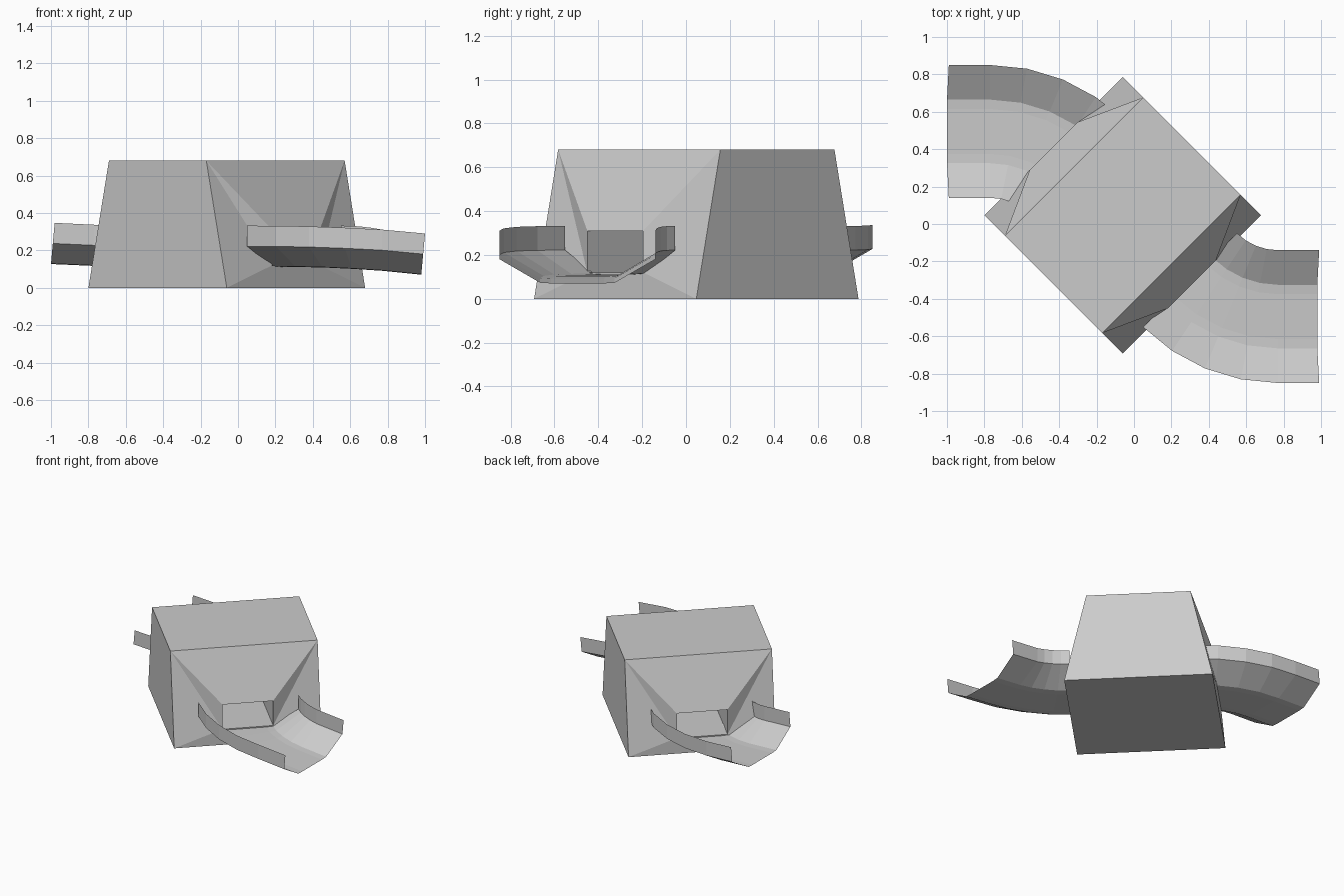
import bpy
import bmesh
from math import sin, cos, radians, sqrt

if "Cube" in bpy.data.objects:
    bpy.data.objects.remove(bpy.data.objects["Cube"])


def finish(bm, name):
    bmesh.ops.recalc_face_normals(bm, faces=bm.faces)
    mesh = bpy.data.meshes.new(name)
    bm.to_mesh(mesh)
    bm.free()
    obj = bpy.data.objects.new(name, mesh)
    bpy.context.collection.objects.link(obj)
    return obj


# Tunnel block: u runs along the tunnel (toward +x, -y), v across it
CX, CY, HALF, TOP_U, H = -0.06, 0.047, 0.523, 0.368, 0.68
DOOR, DOOR_LOW, DOOR_HIGH = 0.18, 0.12, 0.31


def local(u, v, z):
    return (CX + (u + v) / sqrt(2), CY + (v - u) / sqrt(2), z)


bm = bmesh.new()
ends = []
for side in (1, -1):
    profile = [(HALF, -HALF, 0), (HALF, HALF, 0), (TOP_U, HALF, H), (TOP_U, -HALF, H)]
    door = [(HALF, -DOOR, DOOR_LOW), (HALF, DOOR, DOOR_LOW),
            (HALF, DOOR, DOOR_HIGH), (HALF, -DOOR, DOOR_HIGH)]
    o = [bm.verts.new(local(side * u, v, z)) for u, v, z in profile]
    d = [bm.verts.new(local(side * u, v, z)) for u, v, z in door]
    ends.append((o, d))
    # faces around the doorway, split from the top corners to the sill
    bm.faces.new((o[0], o[1], d[1], d[0]))
    bm.faces.new((o[2], o[3], d[3], d[2]))
    for base, top in ((0, 3), (1, 2)):
        bm.faces.new((o[base], d[base], o[top]))
        bm.faces.new((d[base], d[top], o[top]))

# Outer shell and tunnel lining join the two ends
(o1, d1), (o2, d2) = ends
for a, b in ((o1, o2), (d1, d2)):
    for i in range(4):
        j = (i + 1) % 4
        bm.faces.new((a[i], a[j], b[j], b[i]))
finish(bm, "tunnel_block")


# Curved trough: cross-section as (offset, height)
HALF_SECTION = [(0.355, 0.22), (0.355, 0.11), (0.17, 0.003), (0.12, 0.0)]
SECTION = HALF_SECTION + [(-w, h) for w, h in reversed(HALF_SECTION)]
RADIUS, ARC_X, ARC_Y = 0.665, 0.77, 0.17


def trough(name, side, heights):
    bm = bmesh.new()
    rings = []
    for k, z in enumerate(heights):
        a = radians(45 * max(0, 4 - k) / 4)
        last = k == len(heights) - 1
        ring = []
        for w, h in SECTION:
            r = RADIUS + w
            x = side * (ARC_X - r * sin(a))
            y = side * (ARC_Y - r * cos(a))
            if last:  # open end, leaning with the slope
                x = (0.98 if side > 0 else -1.0) + 0.09 * h
            ring.append(bm.verts.new((x, y, z + h)))
        rings.append(ring)
    for a, b in zip(rings, rings[1:]):
        for i in range(len(SECTION) - 1):
            bm.faces.new((a[i], a[i + 1], b[i + 1], b[i]))
    finish(bm, name)


trough("exit_trough", 1, [0.112, 0.111, 0.108, 0.101, 0.091, 0.07])
trough("entry_trough", -1, [0.112, 0.112, 0.112, 0.114, 0.117, 0.127])
